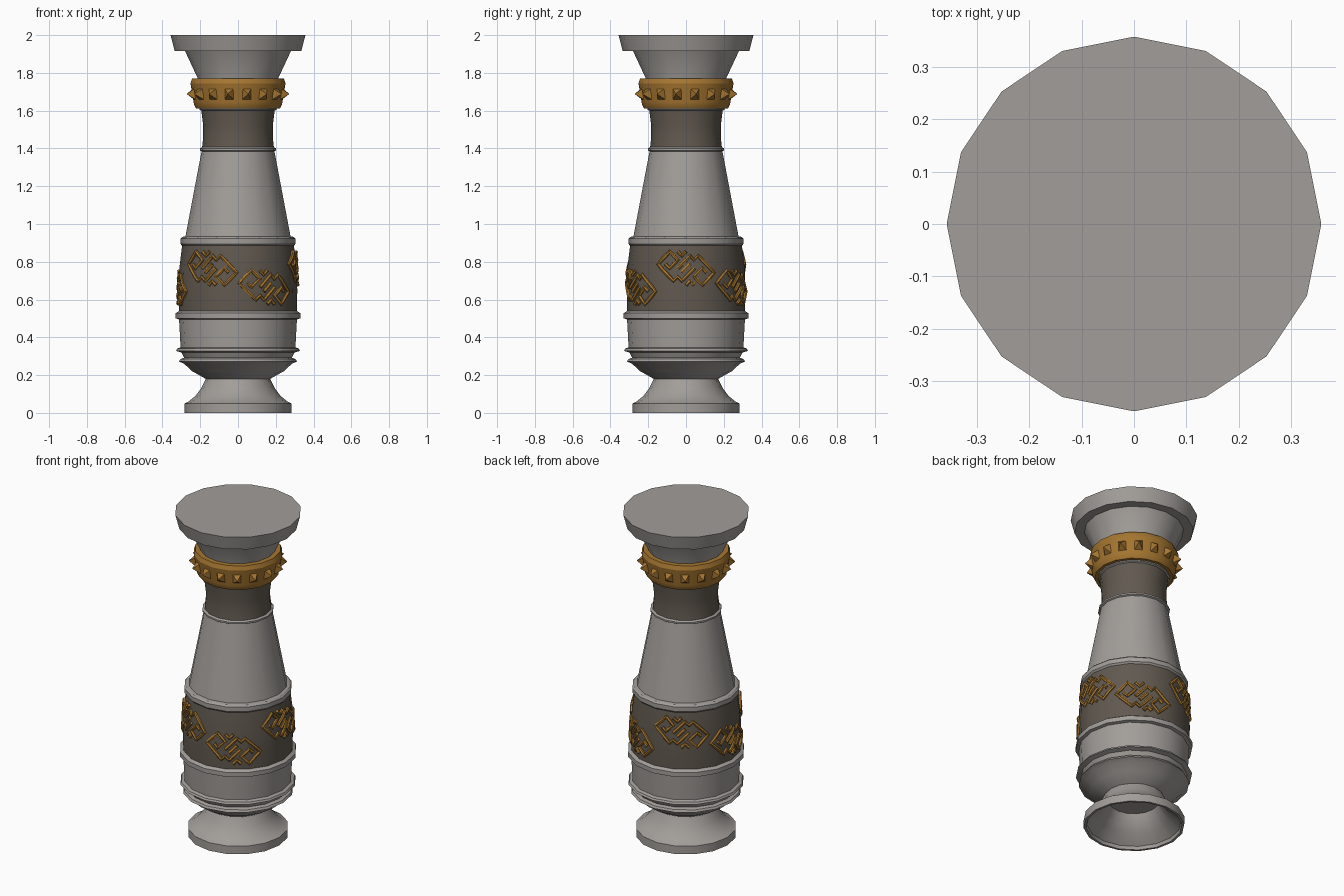
import bpy, bmesh
from math import sin, cos, pi, radians, sqrt

SIDES = 16
STEP = 2 * pi / SIDES

if "Cube" in bpy.data.objects:
    bpy.data.objects.remove(bpy.data.objects["Cube"])


def material(name, rgb):
    m = bpy.data.materials.new(name)
    m.use_nodes = True
    m.diffuse_color = (*rgb, 1)
    m.node_tree.nodes["Principled BSDF"].inputs["Base Color"].default_value = (*rgb, 1)
    return m


stone = material("grey stone", (0.36, 0.34, 0.32))
dark = material("dark stone", (0.12, 0.10, 0.08))
gold = material("aged gold", (0.38, 0.18, 0.03))


def finish(bm, name, mats, smooth=True):
    bmesh.ops.recalc_face_normals(bm, faces=bm.faces)
    me = bpy.data.meshes.new(name)
    bm.to_mesh(me)
    bm.free()
    ob = bpy.data.objects.new(name, me)
    bpy.context.collection.objects.link(ob)
    for m in mats:
        me.materials.append(m)
    if smooth:
        shade(ob)
    return ob


def shade(ob):
    bpy.ops.object.select_all(action="DESELECT")
    ob.select_set(True)
    bpy.context.view_layer.objects.active = ob
    bpy.ops.object.shade_smooth_by_angle(angle=radians(30))


def lathe(profile, closed=False):
    """Turn (radius, height) points around z; open profiles get flat caps."""
    bm = bmesh.new()
    rings = [[bm.verts.new((r * cos(i * STEP), r * sin(i * STEP), z))
              for i in range(SIDES)] for r, z in profile]
    pairs = list(zip(rings, rings[1:]))
    if closed:
        pairs.append((rings[-1], rings[0]))
    else:
        bm.faces.new(rings[0])
        bm.faces.new(rings[-1])
    for a, b in pairs:
        for i in range(SIDES):
            j = (i + 1) % SIDES
            bm.faces.new((a[i], a[j], b[j], b[i]))
    return bm


# Turned column, from the hollow under the foot up to the flat top
foot = [(0.14, 0.16), (0.16, 0.12), (0.20, 0.07), (0.265, 0.02), (0.27, 0),
        (0.284, 0), (0.284, 0.05), (0.265, 0.058), (0.225, 0.09),
        (0.195, 0.13), (0.17, 0.18)]
bowl = [(0.245, 0.222), (0.285, 0.26), (0.312, 0.272), (0.305, 0.285),
        (0.285, 0.292), (0.30, 0.32), (0.328, 0.328), (0.322, 0.34),
        (0.304, 0.347), (0.312, 0.495), (0.33, 0.50), (0.33, 0.528),
        (0.312, 0.54)]
BELT_LOW, BELT_HIGH = 0.54, 0.885
shaft = [(0.314, 0.65), (0.31, 0.77), (0.296, BELT_HIGH), (0.305, 0.895),
         (0.305, 0.922), (0.295, 0.932), (0.278, 0.935), (0.193, 1.385),
         (0.202, 1.39), (0.202, 1.40), (0.19, 1.407)]
neck = [(0.184, 1.46), (0.184, 1.52), (0.194, 1.60), (0.203, 1.605),
        (0.203, 1.615), (0.20, 1.62), (0.21, 1.765)]
capital = [(0.28, 1.915), (0.335, 1.915), (0.357, 2.0)]
bm = lathe(foot + bowl + shaft + neck + capital)
for f in bm.faces:
    z = f.calc_center_median().z
    if BELT_LOW < z < BELT_HIGH or 1.407 < z < 1.60:
        f.material_index = 1
finish(bm, "column", [stone, dark])

# Gold collar
finish(lathe([(0.20, 1.612), (0.222, 1.612), (0.232, 1.63), (0.235, 1.645),
              (0.25, 1.735), (0.252, 1.745), (0.243, 1.77), (0.20, 1.77)],
             closed=True), "collar", [gold])

# Pyramid studs, one on each face of the collar
bm = bmesh.new()
for k in range(SIDES):
    a = (k + 0.5) * STEP

    def place(r, t, z):
        return bm.verts.new((r * cos(a) - t * sin(a), r * sin(a) + t * cos(a), z))

    tip = place(0.277, 0, 1.688)
    base = [place(0.234 + 0.006 * (dz > 0), dt * 0.023, 1.688 + dz * 0.028)
            for dt, dz in ((-1, -1), (1, -1), (1, 1), (-1, 1))]
    bm.faces.new(base)
    for i in range(4):
        bm.faces.new((base[i], base[(i + 1) % 4], tip))
finish(bm, "collar_studs", [gold], smooth=False)

# Diagonal key pattern wrapped around the dark belt
UNIT = 0.0222
hook = [(-2, 0), (1, 3), (2, 2), (3, 3), (7, -1), (4, -4), (2, -2), (4, 0), (5, -1)]
crest = [(-2, 4), (-1, 3), (0, 4)]
flip = lambda pts: [(-i, -j) for i, j in pts]
strands = [hook, flip(hook), crest, flip(crest), [(-1, -1), (1, 1)]]


def wrap(u, z, centre):
    """Point on the faceted belt, u along the arc from the motif centre."""
    a = centre + u / 0.31
    local = a % STEP - STEP / 2
    r = (0.314 if z < 0.65 else 0.314 - 0.05 * (z - 0.65)) * cos(STEP / 2) / cos(local)
    return ((r + 0.003) * cos(a), (r + 0.003) * sin(a), z, 1)


curve = bpy.data.curves.new("key_pattern", "CURVE")
curve.dimensions = "3D"
curve.bevel_depth = 0.0105
curve.bevel_resolution = 1
curve.use_fill_caps = True
curve.materials.append(gold)
for k in range(6):
    height = 0.665 if k % 2 else 0.765
    for strand in strands:
        fine = [strand[0]]
        for (i0, j0), (i1, j1) in zip(strand, strand[1:]):
            n = abs(i1 - i0)
            fine += [(i0 + (i1 - i0) * s / n, j0 + (j1 - j0) * s / n)
                     for s in range(1, n + 1)]
        spline = curve.splines.new("POLY")
        spline.points.add(len(fine) - 1)
        for p, (i, j) in zip(spline.points, fine):
            p.co = wrap(i * UNIT, height + j * UNIT, k * pi / 3)
pattern = bpy.data.objects.new("key_pattern", curve)
bpy.context.collection.objects.link(pattern)
bpy.ops.object.select_all(action="DESELECT")
pattern.select_set(True)
bpy.context.view_layer.objects.active = pattern
bpy.ops.object.convert(target="MESH")
shade(bpy.context.view_layer.objects.active)
